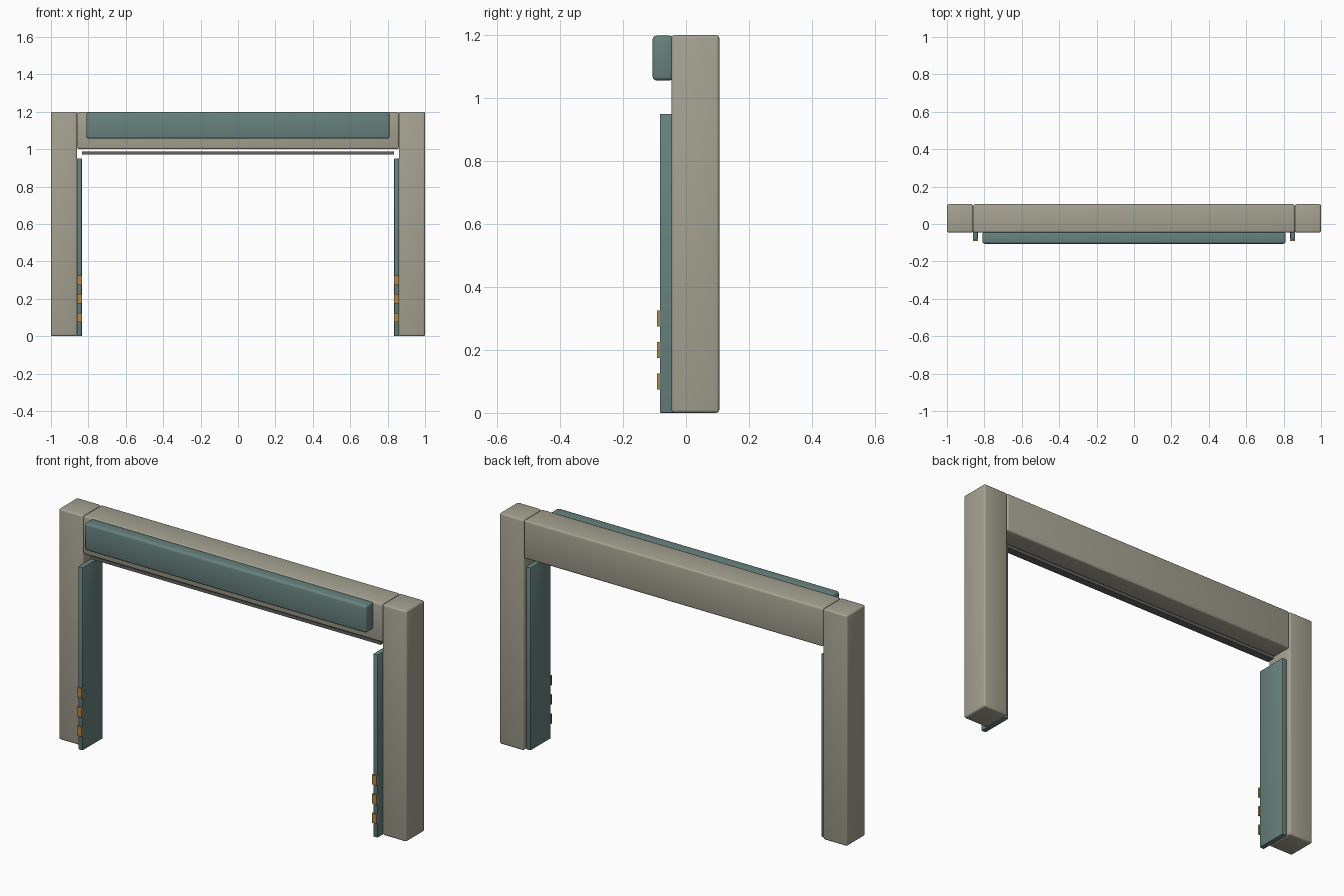
import bpy

if "Cube" in bpy.data.objects:
    bpy.data.objects.remove(bpy.data.objects["Cube"])

def material(name, rgb):
    m = bpy.data.materials.new(name)
    m.diffuse_color = (*rgb, 1)
    m.use_nodes = True
    m.node_tree.nodes["Principled BSDF"].inputs["Base Color"].default_value = m.diffuse_color
    return m

stone = material("warm_grey", (0.376, 0.362, 0.287))
teal = material("dull_teal", (0.136, 0.223, 0.209))
amber = material("amber", (0.434, 0.246, 0.072))
dark = material("dark_grey", (0.125, 0.125, 0.125))

def box(name, x, y, z, mat, bevel=0.0, segments=3):
    """Box from (min, max) ranges, with optional rounded edges."""
    bpy.ops.mesh.primitive_cube_add(
        size=1, location=[(r[0] + r[1]) / 2 for r in (x, y, z)])
    ob = bpy.context.object
    ob.name = name
    ob.scale = [r[1] - r[0] for r in (x, y, z)]
    bpy.ops.object.transform_apply(location=False, rotation=False, scale=True)
    ob.data.materials.append(mat)
    if bevel:
        mod = ob.modifiers.new("rounded_edges", 'BEVEL')
        mod.width = bevel
        mod.segments = segments
        bpy.ops.object.modifier_apply(modifier=mod.name)
        bpy.ops.object.shade_smooth_by_angle(angle=0.6)
    return ob

FRAME_Y = (-0.046, 0.106)

# Lintel, header cover and retracted gate bar
box("lintel", (-0.86, 0.86), FRAME_Y, (1.0, 1.2), stone, 0.01)
box("header_cover", (-0.81, 0.81), (-0.106, -0.04), (1.056, 1.198), teal, 0.012)
box("gate_bar", (-0.835, 0.835), (-0.02, 0.02), (0.972, 0.988), dark)

# Posts, guide rails and marker plates on both sides
for side, s in (("left", -1), ("right", 1)):
    def span(a, b):
        return tuple(sorted((s * a, s * b)))
    box(side + "_post", span(0.86, 1.0), FRAME_Y, (0, 1.2), stone, 0.01)
    box(side + "_guide_rail", span(0.835, 0.861), (-0.083, 0.083), (0, 0.95), teal, 0.003, 2)
    for i in range(3):
        z = 0.1 + 0.1 * i
        box(f"{side}_marker_{i + 1}", span(0.834, 0.862), (-0.092, -0.0825),
            (z - 0.025, z + 0.025), amber)
